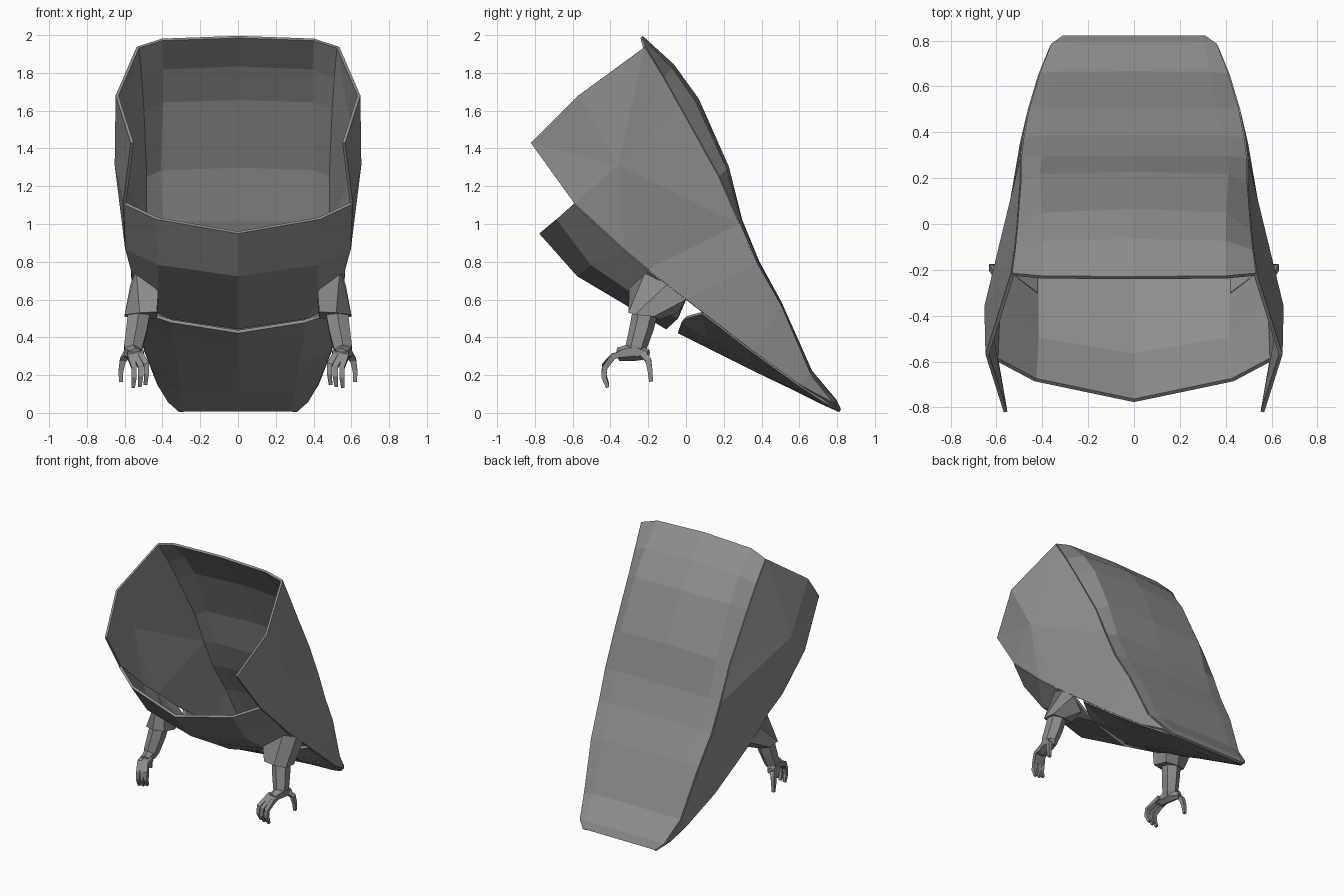
import bpy
import bmesh
import math
from mathutils import Vector

if "Cube" in bpy.data.objects:
    bpy.data.objects.remove(bpy.data.objects["Cube"])

dark = bpy.data.materials.new("dark_grey")
dark.diffuse_color = (.27, .27, .27, 1)
dark.use_nodes = True
dark.node_tree.nodes["Principled BSDF"].inputs["Base Color"].default_value = dark.diffuse_color


def make(name, verts, faces, thickness=0.0):
    """Build the x > 0 half, mirror it, and optionally give it thickness."""
    me = bpy.data.meshes.new(name)
    me.from_pydata([tuple(v) for v in verts], [], faces)
    bm = bmesh.new()
    bm.from_mesh(me)
    bmesh.ops.recalc_face_normals(bm, faces=bm.faces)
    bm.to_mesh(me)
    bm.free()
    me.materials.append(dark)
    ob = bpy.data.objects.new(name, me)
    bpy.context.collection.objects.link(ob)
    mir = ob.modifiers.new("mirror", 'MIRROR')
    mir.use_clip = True
    if thickness:
        sol = ob.modifiers.new("shell", 'SOLIDIFY')
        sol.thickness = thickness
        sol.offset = 0
    return ob


def grid(name, rows, thickness):
    n = len(rows[0])
    verts = [p for r in rows for p in r]
    faces = [(i * n + j, i * n + j + 1, (i + 1) * n + j + 1, (i + 1) * n + j)
             for i in range(len(rows) - 1) for j in range(n - 1)]
    return make(name, verts, faces, thickness)


def loft(name, rings):
    """Closed tube through rings of equal point count, capped at both ends."""
    n = len(rings[0])
    verts = [p for r in rings for p in r]
    faces = [(i * n + j, i * n + (j + 1) % n, (i + 1) * n + (j + 1) % n, (i + 1) * n + j)
             for i in range(len(rings) - 1) for j in range(n)]
    faces += [tuple(range(n)), tuple(range(len(verts) - n, len(verts)))]
    return make(name, verts, faces)


def limb(name, path, radii, sides=4):
    """Faceted tube that follows a path with a radius at each point."""
    pts = [Vector(p) for p in path]
    rings = []
    for i, p in enumerate(pts):
        d = (pts[min(i + 1, len(pts) - 1)] - pts[max(i - 1, 0)]).normalized()
        u = (Vector((1, 0, 0)) - d * d.x).normalized()
        w = d.cross(u)
        rings.append([p + (u * math.cos(a) + w * math.sin(a)) * radii[i]
                      for a in (math.tau * (k + .5) / sides for k in range(sides))])
    return loft(name, rings)


# back panel: centre y, z / edge y, z / crease x, edge x
profile = [(-.235, 1.99, -.22, 1.935, .40, .53), (-.07, 1.84, -.12, 1.77, .40, .515),
           (.06, 1.66, -.03, 1.61, .40, .505), (.22, 1.30, .17, 1.25, .41, .49),
           (.29, 1.02, .28, 1.00, .40, .49), (.38, .80, .37, .79, .38, .48),
           (.50, .58, .50, .56, .36, .455), (.66, .22, .65, .21, .33, .41),
           (.79, .065, .78, .06, .31, .36), (.815, .012, .815, .012, .28, .31)]
rows, B = [], []
for yc, zc, ye, ze, xm, xe in profile:
    B.append((xe, ye, ze))
    rows.append([(0, yc, zc), (xm, yc * .8 + ye * .2, zc * .75 + ze * .25), (xe, ye, ze)])
grid("back_panel", rows, .016)

# side panels fan out from the widest point of the flank
R1, R2, R3 = (.64, -.57, 1.68), (.56, -.82, 1.43), (.60, -.59, 1.11)
M = (.645, -.36, 1.31)
L1, L2, L3 = (.59, -.33, .87), (.56, -.20, .76), (.55, 0, .60)
L4, L5 = (.49, .35, .33), (.42, .60, .15)
side = B + [R1, R2, R3, M, L1, L2, L3, L4, L5]
r1, r2, r3, m, l1, l2, l3, l4, l5 = range(10, 19)
make("side_panels", side,
     [(0, r1, m), (r1, r2, m), (r2, r3, m), (r3, l1, m), (l1, l2, m)]
     + [(i + 1, i, m) for i in range(4)]
     + [(4, m, l2), (5, 4, l2, l3), (6, 5, l3, l4), (7, 6, l4, l5), (8, 7, l5), (9, 8, l5)], .016)

# front band with a shallow keel
grid("front_band", [
    [(0, -.77, .955), (.43, -.68, 1.03), R3],
    [(0, -.57, .73), (.42, -.50, .79), L1],
    [(0, -.30, .57), (.42, -.25, .62), L2],
    [(0, -.10, .45), (.36, -.04, .505), L3]], .018)

# belly panel below the slot
grid("lower_front_panel", [
    [(0, -.04, .43), (.35, -.02, .485), (.41, 0, .505)],
    [(0, .10, .36), (.345, .12, .40), (.533, .09, .53)],
    [(0, .33, .245), (.32, .34, .275), L4],
    [(0, .60, .115), (.30, .60, .125), L5],
    [(0, .73, .05), (.29, .73, .05), (.37, .73, .065)],
    [(0, .81, .015), (.28, .81, .015), B[9]]], .018)

# flared sleeves
loft("sleeves", [
    [(.42, -.30, .68), (.54, -.21, .76), (.57, -.10, .68), (.555, 0, .60), (.45, -.04, .53), (.42, -.15, .58)],
    [(.43, -.295, .535), (.52, -.305, .53), (.60, -.27, .52), (.60, -.17, .51), (.52, -.14, .495), (.43, -.16, .50)]])

# forearms and palms
limb("forearms", [(.52, -.21, .56), (.535, -.235, .45), (.555, -.265, .345), (.56, -.275, .315)],
     [.068, .064, .056, .045], 6)
limb("palms", [(.585, -.20, .31), (.56, -.27, .325), (.545, -.36, .31)], [.025, .05, .035], 6)

# claw fingers and thumbs
for i, (x0, x1, dz) in enumerate([(.515, .485, .01), (.545, .515, 0), (.57, .55, -.005)]):
    limb("finger_%d" % (i + 1),
         [(x0, -.33, .315), (x0, -.385, .30), (x1, -.43, .245 + dz),
          (x1, -.435, .195 + dz), (x1 + .005, -.415, .14 + dz)],
         [.024, .022, .02, .019, .013])
limb("thumbs", [(.585, -.23, .315), (.61, -.20, .28), (.62, -.19, .22), (.62, -.185, .165)],
     [.026, .022, .018, .014])
